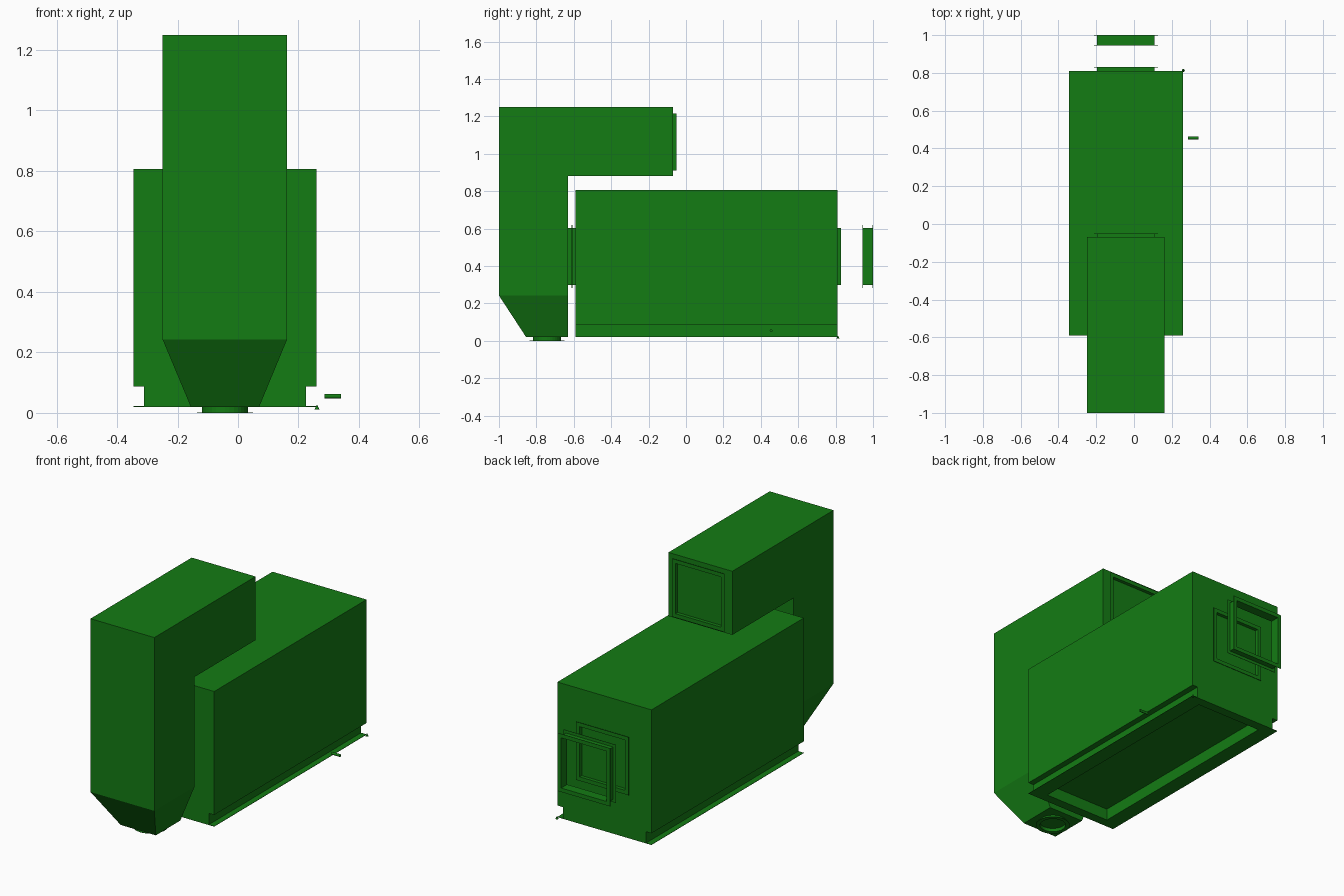
import bpy, bmesh
from mathutils import Matrix, Vector

if "Cube" in bpy.data.objects:
    bpy.data.objects.remove(bpy.data.objects["Cube"])

green = bpy.data.materials.new("green_paint")
green.diffuse_color = (0.007, 0.2, 0.007, 1)
green.use_nodes = True
green.node_tree.nodes["Principled BSDF"].inputs["Base Color"].default_value = green.diffuse_color
CX = -0.043  # centre line of the machine


def finish(name, bm):
    bmesh.ops.recalc_face_normals(bm, faces=bm.faces)
    mesh = bpy.data.meshes.new(name)
    bm.to_mesh(mesh)
    bm.free()
    mesh.materials.append(green)
    ob = bpy.data.objects.new(name, mesh)
    bpy.context.collection.objects.link(ob)
    return ob


def box(name, lo, hi):
    bm = bmesh.new()
    lo, hi = Vector(lo), Vector(hi)
    bmesh.ops.create_cube(bm, size=1, matrix=Matrix.Translation((lo + hi) / 2)
                          @ Matrix.Diagonal((*(hi - lo), 1)))
    return finish(name, bm)


def loft(name, rings, close=False, caps=False):
    """Skin consecutive rings of points; close joins the last to the first."""
    bm = bmesh.new()
    vs = [[bm.verts.new(p) for p in r] for r in rings]
    n = len(vs[0])
    pairs = list(zip(vs, vs[1:])) + ([(vs[-1], vs[0])] if close else [])
    for a, b in pairs:
        for i in range(n):
            bm.faces.new((a[i], a[(i + 1) % n], b[(i + 1) % n], b[i]))
    if caps:
        bm.faces.new(vs[0])
        bm.faces.new(vs[-1])
    return finish(name, bm)


def rect_xy(x0, x1, y0, y1, z):
    return [(x0, y0, z), (x1, y0, z), (x1, y1, z), (x0, y1, z)]


def square_xz(h, y, z):
    return [(CX - h, y, z - h), (CX + h, y, z - h), (CX + h, y, z + h), (CX - h, y, z + h)]


def collar(name, y0, y1, z, flanges):
    """Open square duct with thin flanges at the given y positions."""
    h, t = 0.152, 0.006
    loft(name, [square_xz(a, y, z) for a, y in ((h, y0), (h, y1), (h - t, y1), (h - t, y0))], True)
    for i, y in enumerate(flanges):
        loft(f"{name}_flange_{i}", [square_xz(a, b, z) for a, b in (
            (h - t, y), (h + 0.017, y), (h + 0.017, y + 0.002), (h - t, y + 0.002))], True)


def cylinder(name, r1, r2, depth, centre, segs, axis='Z'):
    bm = bmesh.new()
    rot = Matrix.Rotation(1.5707963, 4, 'Y') if axis == 'X' else Matrix.Identity(4)
    bmesh.ops.create_cone(bm, cap_ends=True, segments=segs, radius1=r1, radius2=r2,
                          depth=depth, matrix=Matrix.Translation(centre) @ rot)
    return finish(name, bm)


# main chamber, with an open skirt and base flange below
X0, X1, Y0, Y1 = -0.345, 0.26, -0.59, 0.81
box("main_chamber", (X0, Y0, 0.088), (X1, Y1, 0.806))
i = 0.055
loft("chamber_skirt", [
    rect_xy(-0.31, 0.225, Y0, Y1, 0.088),
    rect_xy(-0.31, 0.225, Y0, Y1, 0.02),
    rect_xy(-0.31 + i, 0.225 - i, Y0 + i, Y1 - i, 0.02),
    rect_xy(-0.31 + i, 0.225 - i, Y0 + i, Y1 - i, 0.088)])
for side, a, b in (("left", X0, -0.31), ("right", 0.225, X1)):
    box(f"base_flange_{side}", (a, Y0, 0.02), (b, Y1, 0.022))

# elbow duct: side profile extruded across its width
profile = [(-1, 0.242), (-1, 1.25), (-0.07, 1.25), (-0.07, 0.88), (-0.63, 0.88), (-0.63, 0.242)]
loft("elbow_duct", [[(x, y, z) for y, z in profile] for x in (-0.249, 0.162)], caps=True)

# hopper and round outlet under the elbow
loft("hopper", [rect_xy(-0.249, 0.162, -1, -0.63, 0.242),
                rect_xy(-0.156, 0.07, -0.855, -0.63, 0.02)], caps=True)
circle = [(v.x, v.y) for v in (Matrix.Rotation(k * 6.2831853 / 32, 2) @ Vector((1, 0)) for k in range(32))]


def ring(r, z):
    return [(CX + r * x, -0.743 + r * y, z) for x, y in circle]


loft("outlet_pipe", [ring(0.076, 0.02), ring(0.076, 0), ring(0.07, 0), ring(0.07, 0.02)], True)
loft("outlet_flange", [ring(0.07, 0), ring(0.093, 0), ring(0.093, 0.002), ring(0.07, 0.002)], True)

# square duct collars
collar("elbow_inlet", -0.07, -0.05, 1.063, (-0.052,))
collar("elbow_link", -0.63, -0.61, 0.45, (-0.612,))
collar("chamber_front", -0.61, -0.59, 0.45, (-0.61,))
collar("chamber_back", 0.81, 0.83, 0.45, (0.828,))
collar("loose_duct", 0.945, 1.0, 0.45, (0.945, 0.998))

# small fittings beside the chamber
cylinder("drain_pin", 0.0075, 0.0075, 0.055, (0.313, 0.455, 0.055), 16, 'X')
cylinder("corner_marker", 0.008, 0, 0.016, (0.261, 0.813, 0.02), 16)
